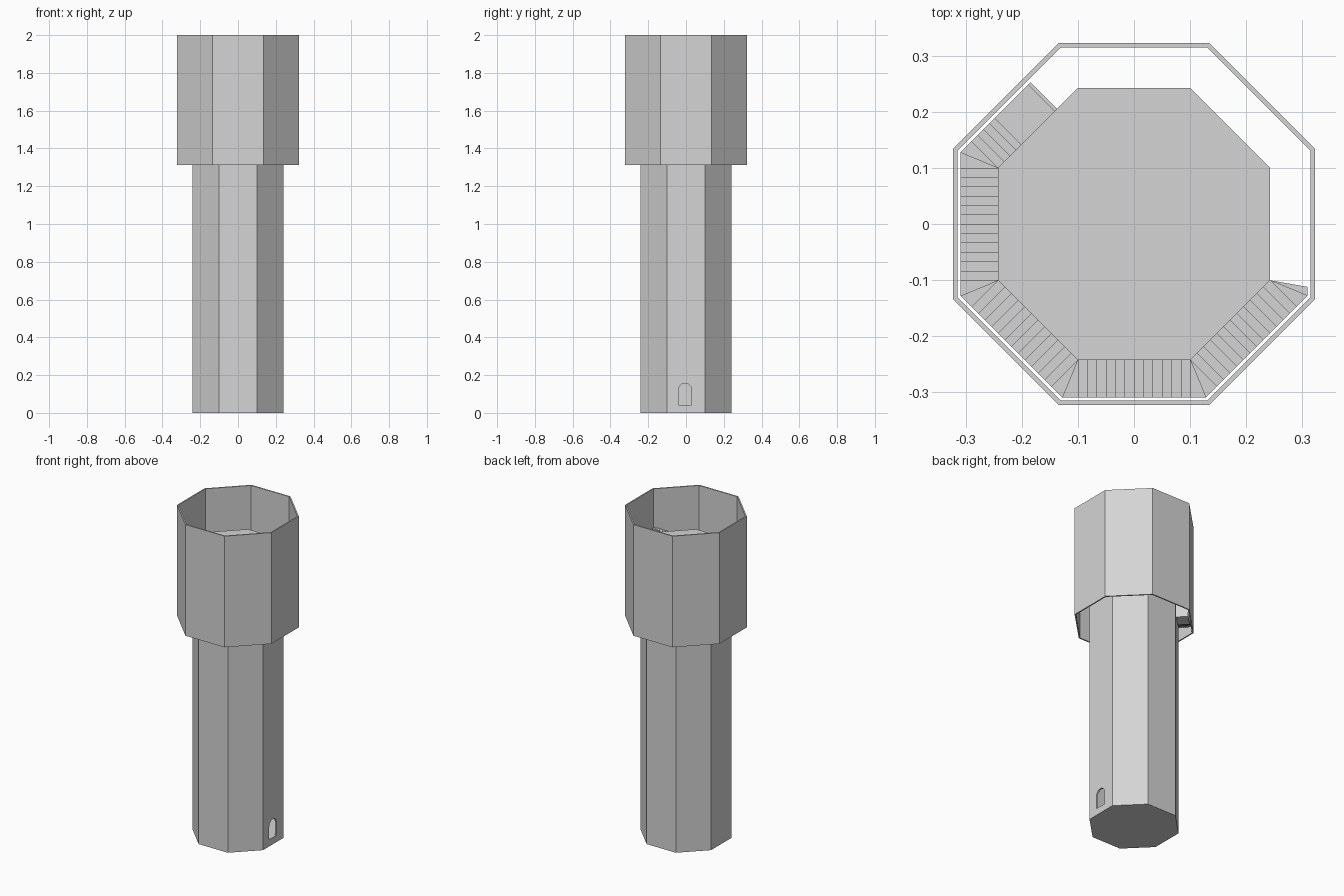
import bpy, bmesh, math

if "Cube" in bpy.data.objects:
    bpy.data.objects.remove(bpy.data.objects["Cube"])

stone = bpy.data.materials.new("light grey stone")
stone.diffuse_color = (0.66, 0.66, 0.66, 1)
stone.use_nodes = True
stone.node_tree.nodes["Principled BSDF"].inputs["Base Color"].default_value = stone.diffuse_color


def prism(bm, low, high):
    """Closed solid between two matching rings of points."""
    a = [bm.verts.new(p) for p in low]
    b = [bm.verts.new(p) for p in high]
    n = len(a)
    bm.faces.new(a[::-1])
    bm.faces.new(b)
    for i in range(n):
        bm.faces.new((a[i], a[(i + 1) % n], b[(i + 1) % n], b[i]))


def finish(bm, name):
    bmesh.ops.recalc_face_normals(bm, faces=bm.faces)
    me = bpy.data.meshes.new(name)
    bm.to_mesh(me)
    bm.free()
    me.materials.append(stone)
    ob = bpy.data.objects.new(name, me)
    bpy.context.collection.objects.link(ob)
    return ob


def octagon(apothem, z):
    r = apothem / math.cos(math.pi / 8)
    return [(r * math.cos(math.pi / 8 + k * math.pi / 4),
             r * math.sin(math.pi / 8 + k * math.pi / 4), z) for k in range(8)]


def octagon_solid(name, apothem, z0, z1):
    bm = bmesh.new()
    prism(bm, octagon(apothem, z0), octagon(apothem, z1))
    return finish(bm, name)


def cut(ob, cutter):
    cutter.hide_render = True
    mod = ob.modifiers.new("cut", 'BOOLEAN')
    mod.operation = 'DIFFERENCE'
    mod.solver = 'EXACT'
    mod.object = cutter
    bpy.context.view_layer.objects.active = ob
    bpy.ops.object.modifier_apply(modifier=mod.name)
    bpy.data.objects.remove(cutter)


# hollow inner tower with an arched doorway on the right side
CORE, TOP = 0.242, 1.765
tower = octagon_solid("inner_tower", CORE, 0, TOP)
cut(tower, octagon_solid("room_cutter", CORE - 0.01, 0.04, TOP - 0.015))
arch = [(-0.04, 0.042), (0.03, 0.042)]
arch += [(-0.005 + 0.035 * math.cos(math.pi * i / 10),
          0.122 + 0.035 * math.sin(math.pi * i / 10)) for i in range(11)]
bm = bmesh.new()
prism(bm, [(0.2, y, z) for y, z in arch], [(0.3, y, z) for y, z in arch])
cut(tower, finish(bm, "door_cutter"))

# open outer shell around the top
bm = bmesh.new()
rings = [[bm.verts.new(p) for p in octagon(a, z)]
         for a, z in ((0.323, 1.312), (0.323, 2.0), (0.315, 2.0), (0.315, 1.312))]
for j in range(4):
    p, q = rings[j], rings[(j + 1) % 4]
    for i in range(8):
        k = (i + 1) % 8
        bm.faces.new((p[i], p[k], q[k], q[i]))
finish(bm, "outer_shell")


# winding stairs between tower and shell, going down clockwise
OUT = 0.309


def line(angle, t_in, t_out):
    """Step edge across one side: an inner and an outer point."""
    a = math.radians(angle)
    c, s = math.cos(a), math.sin(a)
    return ((CORE * c + t_in * s, CORE * s - t_in * c),
            (OUT * c + t_out * s, OUT * s - t_out * c))


half_in, half_out = CORE * math.tan(math.pi / 8), OUT * math.tan(math.pi / 8)
edges = [line(0, half_in, 0.112)]
for angle in (-45, -90, -135, -180):
    edges.append(line(angle, -half_in, -half_out))
    for i in range(13):
        t = half_in * (i / 6 - 1)
        edges.append(line(angle, t, t))
edges.append(line(-225, -half_in, -half_out))
edges += [line(-225, t, t) for t in (-half_in, -0.085, -0.07, -0.055, -0.042)]
edges.append(line(-225, 0.042, 0.042))  # landing

LOW = 1.335
rise = (TOP - LOW) / (len(edges) - 2)
bm = bmesh.new()
for i in range(len(edges) - 1):
    (a, b), (d, c) = edges[i], edges[i + 1]
    ring = [a, b, c, d]
    if math.dist(a, d) < 1e-5:
        ring = [a, b, c]
    z = TOP - i * rise
    prism(bm, [(x, y, z - 0.018) for x, y in ring], [(x, y, z) for x, y in ring])
finish(bm, "winding_stairs")

# thin end wall of the landing
bm = bmesh.new()
(a, b), (d, c) = line(-225, 0.042, 0.042), line(-225, 0.048, 0.048)
prism(bm, [(x, y, LOW - 0.018) for x, y in (a, b, c, d)],
      [(x, y, 1.48) for x, y in (a, b, c, d)])
finish(bm, "landing_end_wall")
